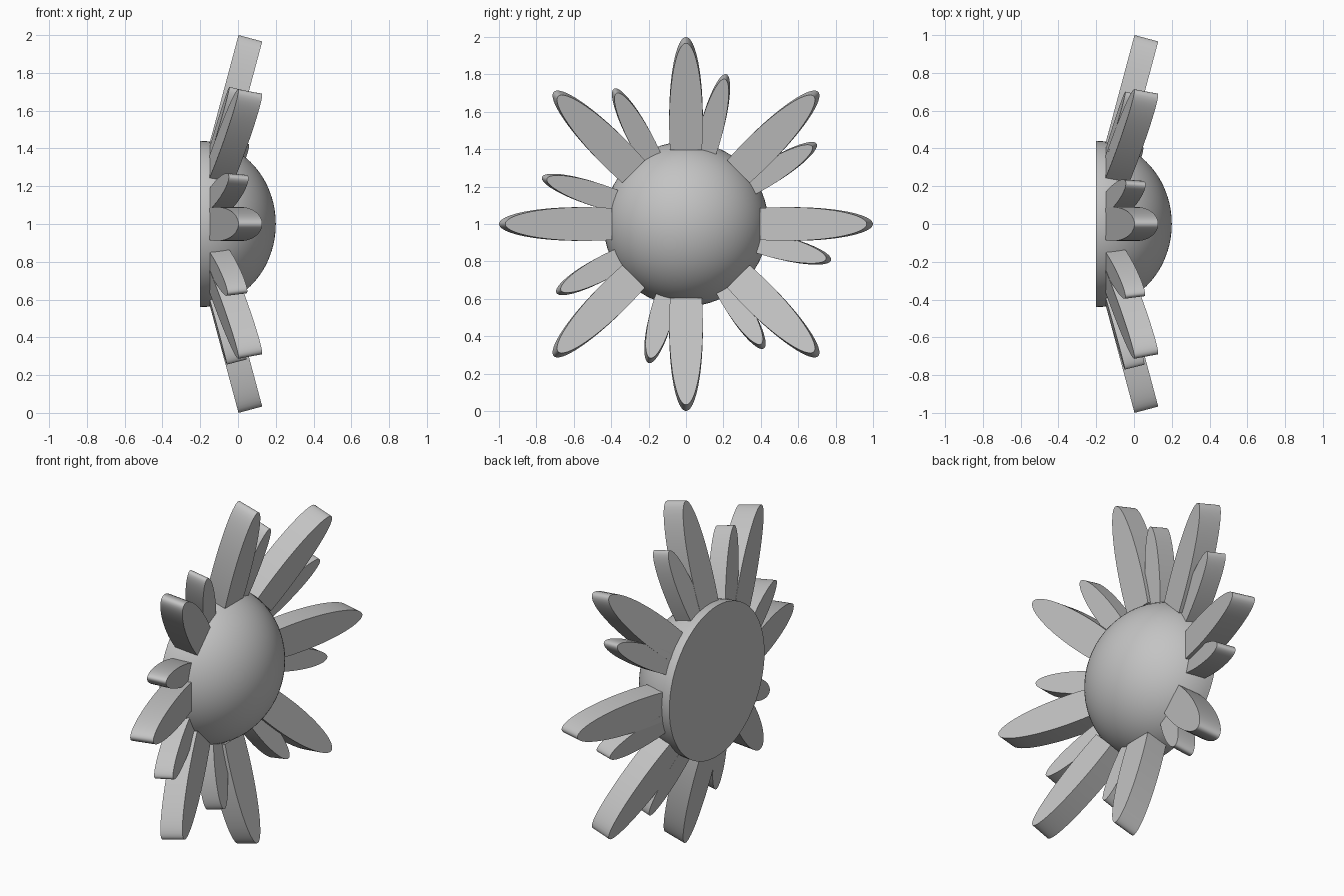
import bpy, bmesh, math
from mathutils import Matrix, Vector

cube = bpy.data.objects.get("Cube")
if cube:
    bpy.data.objects.remove(cube)

grey = bpy.data.materials.new("plain_grey")
grey.use_nodes = True
grey.diffuse_color = (0.55, 0.55, 0.55, 1)
grey.node_tree.nodes["Principled BSDF"].inputs["Base Color"].default_value = grey.diffuse_color

CENTRE = Vector((0, 0, 1))
TILT = math.radians(15)


def finish(name, bm, matrix):
    """Turn a bmesh into a placed, smooth-shaded object with sharp edges kept."""
    bmesh.ops.recalc_face_normals(bm, faces=bm.faces)
    mesh = bpy.data.meshes.new(name)
    bm.to_mesh(mesh)
    bm.free()
    mesh.materials.append(grey)
    obj = bpy.data.objects.new(name, mesh)
    obj.matrix_world = matrix
    bpy.context.collection.objects.link(obj)
    bpy.ops.object.select_all(action="DESELECT")
    obj.select_set(True)
    bpy.context.view_layer.objects.active = obj
    bpy.ops.object.shade_smooth_by_angle(angle=math.radians(35))


def petal(name, degrees, length, half_width, thickness):
    """Extruded half-ellipse petal, cut flat at its base and tilted forward."""
    bm = bmesh.new()
    middle = length * 0.25
    reach = length - middle
    start = math.acos(-middle / reach)
    steps = 36
    outline = []
    for i in range(steps + 1):
        t = -start + 2 * start * i / steps
        outline.append(bm.verts.new((middle + reach * math.cos(t), half_width * math.sin(t), 0)))
    face = bm.faces.new(outline)
    top = bmesh.ops.extrude_face_region(bm, geom=[face])["geom"]
    bmesh.ops.translate(bm, vec=(0, 0, thickness),
                        verts=[v for v in top if isinstance(v, bmesh.types.BMVert)])
    # Local x runs along the petal, local z through its thickness
    a = math.radians(degrees)
    radial, axis = Vector((0, math.cos(a), math.sin(a))), Vector((1, 0, 0))
    along = radial * math.cos(TILT) + axis * math.sin(TILT)
    normal = axis * math.cos(TILT) - radial * math.sin(TILT)
    matrix = Matrix((along, normal.cross(along), normal)).transposed().to_4x4()
    matrix.translation = CENTRE + radial * 0.43 - axis * 0.15
    finish(name, bm, matrix)


# Domed flower centre with a flat back
bm = bmesh.new()
bmesh.ops.create_uvsphere(bm, u_segments=64, v_segments=48, radius=1)
cut = bmesh.ops.bisect_plane(bm, geom=bm.verts[:] + bm.edges[:] + bm.faces[:], dist=1e-5,
                             plane_co=(0, 0, 0), plane_no=(0, 0, 1), clear_inner=True)
bmesh.ops.holes_fill(bm, edges=[e for e in bm.edges if e.is_boundary], sides=0)
bmesh.ops.scale(bm, vec=(0.44, 0.44, 0.4), verts=bm.verts)
finish("flower_centre", bm,
       Matrix.Translation(CENTRE - Vector((0.2, 0, 0))) @ Matrix.Rotation(math.pi / 2, 4, "Y"))

# Eight long petals, evenly spaced
for i in range(8):
    petal(f"long_petal_{i + 1}", i * 45, 0.59, 0.09, 0.13)

# Short petals, irregularly placed between them: angle and tip radius
SHORT = [(31.6, 0.82), (75, 0.83), (118, 0.82), (162, 0.81),
         (208, 0.785), (255, 0.77), (302, 0.785), (346, 0.80)]
for i, (angle, tip) in enumerate(SHORT):
    petal(f"short_petal_{i + 1}", angle, (tip - 0.43) / math.cos(TILT), 0.063, 0.108)
